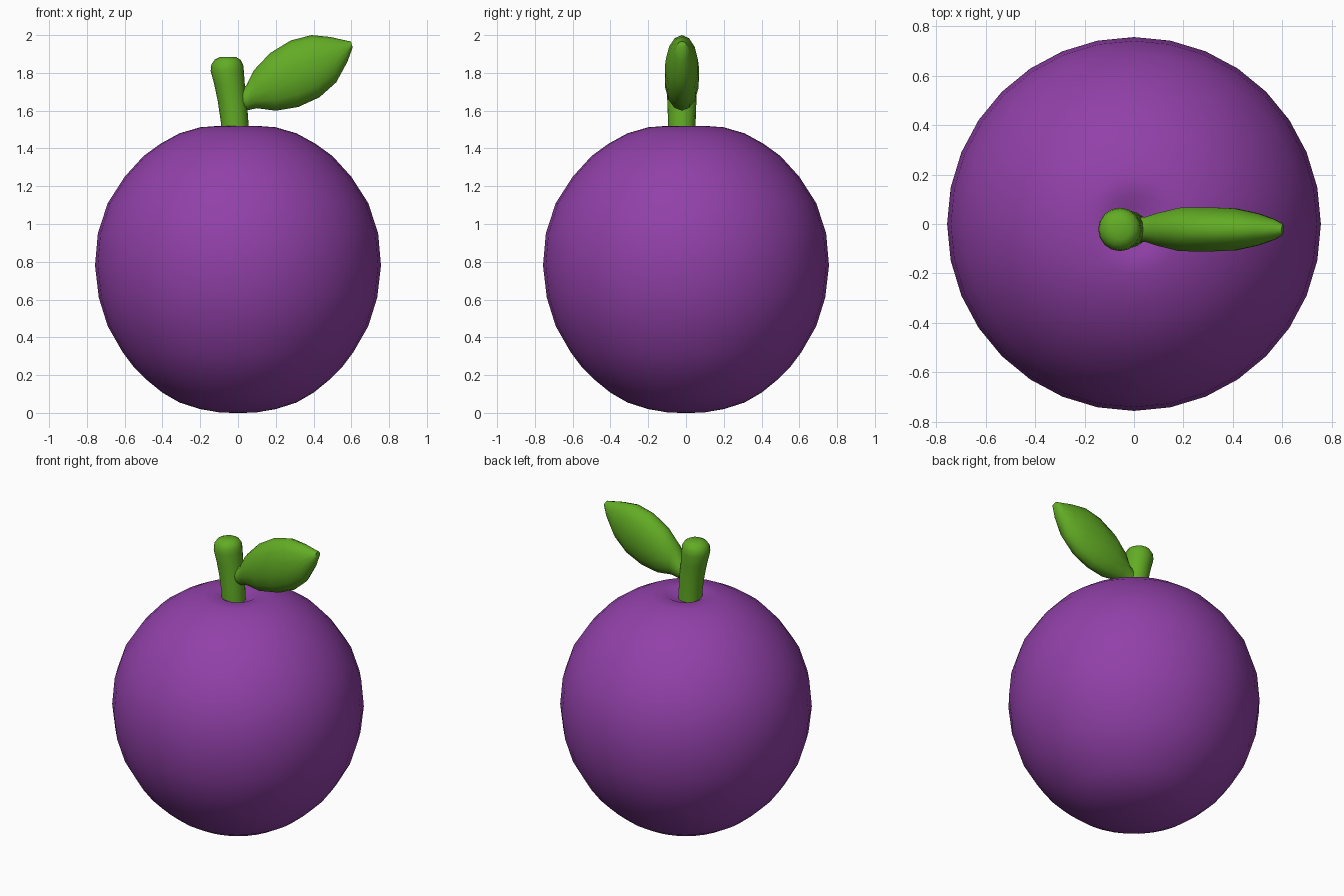
import bpy
import bmesh
from math import cos, sin, pi, radians
from mathutils import Vector

cube = bpy.data.objects.get("Cube")
if cube:
    bpy.data.objects.remove(cube, do_unlink=True)


def material(name, color):
    m = bpy.data.materials.new(name)
    m.use_nodes = True
    m.diffuse_color = color
    m.node_tree.nodes["Principled BSDF"].inputs["Base Color"].default_value = color
    return m


purple = material("purple skin", (0.285, 0.052, 0.395, 1))
green = material("leaf green", (0.122, 0.413, 0.018, 1))


def loft(name, sections, sides, mat):
    """Skin elliptical rings given as (centre, half axis a, half axis b)."""
    bm = bmesh.new()
    rings = []
    for centre, a, b in sections:
        angles = [2 * pi * i / sides for i in range(sides)]
        rings.append([bm.verts.new(centre + a * cos(t) + b * sin(t)) for t in angles])
    for low, high in zip(rings, rings[1:]):
        for i in range(sides):
            j = (i + 1) % sides
            bm.faces.new((low[i], low[j], high[j], high[i]))
    # Close both ends with triangle fans
    for ring in (rings[0], rings[-1]):
        cap = bm.faces.new(ring)
        bmesh.ops.poke(bm, faces=[cap])
    bmesh.ops.recalc_face_normals(bm, faces=bm.faces)
    mesh = bpy.data.meshes.new(name)
    bm.to_mesh(mesh)
    bm.free()
    mesh.materials.append(mat)
    obj = bpy.data.objects.new(name, mesh)
    bpy.context.collection.objects.link(obj)
    bpy.ops.object.select_all(action='DESELECT')
    obj.select_set(True)
    bpy.context.view_layer.objects.active = obj
    bpy.ops.object.shade_smooth_by_angle(angle=radians(60))
    return obj


def disc(x, y, z, r):
    return Vector((x, y, z)), Vector((r, 0, 0)), Vector((0, r, 0))


# Fruit body: round, slightly full shoulders and a shallow dimple at the stem
body_profile = [
    (0.03, 0.0), (0.1, 0.003), (0.2, 0.02), (0.31, 0.055), (0.4, 0.107),
    (0.48, 0.172), (0.55, 0.24), (0.61, 0.32), (0.69, 0.46), (0.737, 0.61),
    (0.757, 0.78), (0.742, 0.95), (0.69, 1.11), (0.6, 1.25), (0.5, 1.36),
    (0.41, 1.425), (0.31, 1.48), (0.2, 1.512), (0.12, 1.518), (0.07, 1.49),
]
loft("fruit_body", [disc(0, 0, z, r) for r, z in body_profile], 32, purple)

# Stem: leans to one side, thickens upward and has a rounded top
stem_path = [
    (-0.015, 1.46, 0.073), (-0.018, 1.54, 0.073), (-0.03, 1.65, 0.077),
    (-0.045, 1.74, 0.081), (-0.057, 1.81, 0.088), (-0.057, 1.845, 0.084),
    (-0.055, 1.87, 0.068), (-0.053, 1.885, 0.04),
]
loft("stem", [disc(x, -0.022, z, r) for x, z, r in stem_path], 16, green)

# Leaf: plump blade, each row is lower x, lower z, upper x, upper z, half thickness
leaf_rows = [
    (0.0, 1.6, 0.0, 1.7, 0.05), (0.05, 1.602, 0.045, 1.735, 0.052),
    (0.1, 1.613, 0.085, 1.815, 0.067), (0.2, 1.6, 0.17, 1.905, 0.09),
    (0.32, 1.62, 0.28, 1.972, 0.092), (0.43, 1.67, 0.39, 2.0, 0.087),
    (0.52, 1.75, 0.49, 1.99, 0.066), (0.58, 1.86, 0.56, 1.974, 0.042),
    (0.607, 1.935, 0.598, 1.966, 0.022),
]
leaf_sections = []
for x0, z0, x1, z1, thick in leaf_rows:
    low, high = Vector((x0, -0.022, z0)), Vector((x1, -0.022, z1))
    leaf_sections.append(((low + high) / 2, (high - low) / 2, Vector((0, thick, 0))))
loft("leaf", leaf_sections, 14, green)
